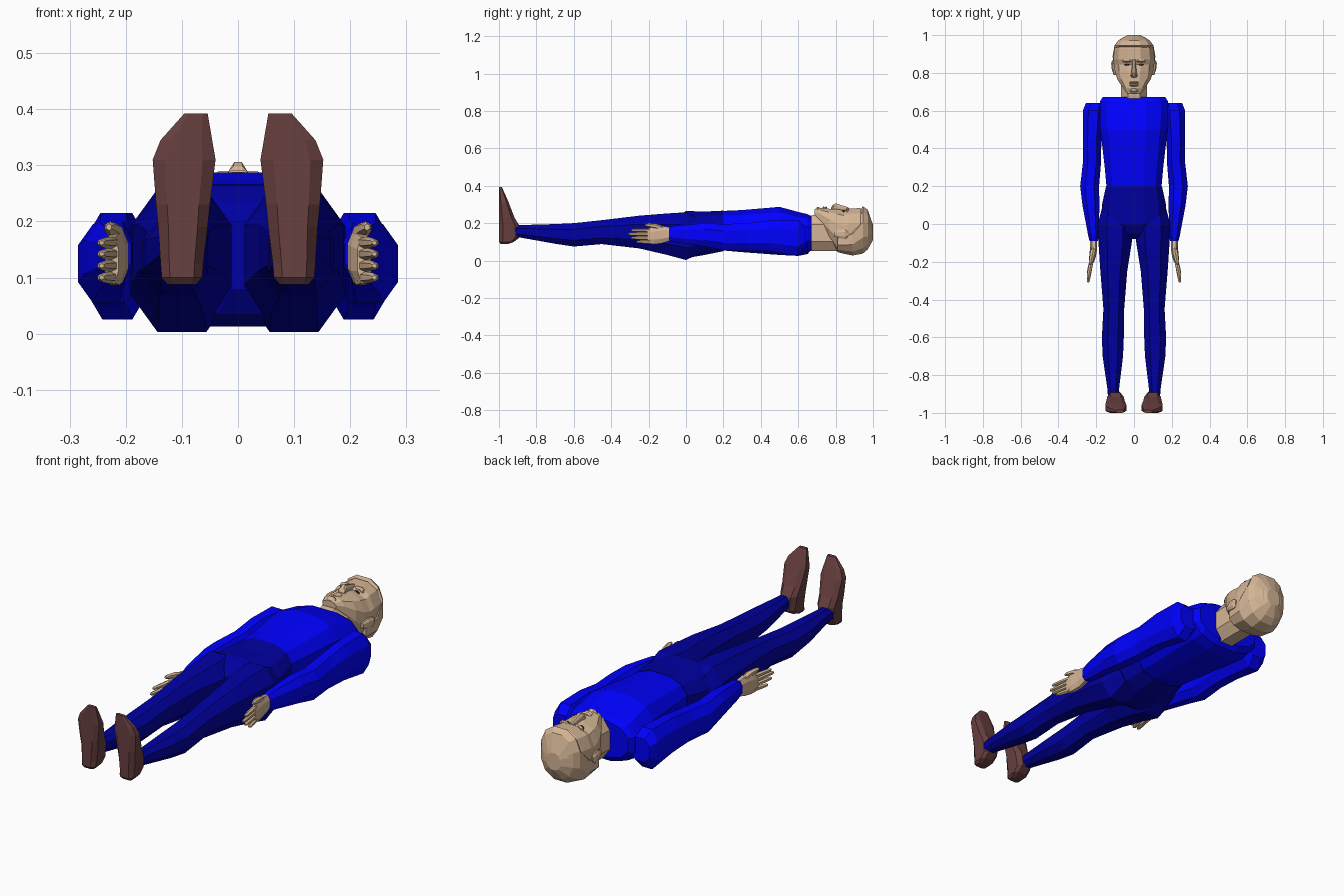
import bpy, bmesh, math


def material(name, rgb):
    m = bpy.data.materials.new(name)
    m.diffuse_color = (*rgb, 1)
    return m


SKIN = material("skin", (0.66, 0.46, 0.30))
SHIRT = material("shirt_blue", (0.0, 0.0, 1.0))
TROUSER = material("trouser_blue", (0.0, 0.0, 0.36))
SHOE = material("shoe_brown", (0.14, 0.05, 0.05))
DARK = material("eye_dark", (0.03, 0.02, 0.02))


def loft(name, rings, mat, n=8, p=0.85, axis="y", mirror=False):
    """Faceted loft; ring = (position, centre x, half width, low, high)."""
    angles = [(i + 0.5) * 2 * math.pi / n for i in range(n)]
    power = lambda v: math.copysign(abs(v) ** p, v)
    unit = [(power(math.cos(a)), power(math.sin(a))) for a in angles]
    big = max(u for u, _ in unit)
    tall = max(v for _, v in unit)
    bm = bmesh.new()
    loops = []
    for t, cx, hw, lo, hi in rings:
        loop = []
        for u, v in unit:
            x = cx + hw * u / big
            w = (lo + hi) / 2 + (hi - lo) / 2 * v / tall
            loop.append(bm.verts.new((x, t, w) if axis == "y" else (x, w, t)))
        loops.append(loop)
    for a, b in zip(loops, loops[1:]):
        for i in range(n):
            j = (i + 1) % n
            bm.faces.new((a[i], a[j], b[j], b[i]))
    bm.faces.new(loops[0])
    bm.faces.new(loops[-1])
    bmesh.ops.recalc_face_normals(bm, faces=bm.faces)
    me = bpy.data.meshes.new(name)
    bm.to_mesh(me)
    bm.free()
    me.materials.append(mat)
    ob = bpy.data.objects.new(name, me)
    bpy.context.collection.objects.link(ob)
    if mirror:
        ob.modifiers.new("mirror", "MIRROR").use_mirror_merge = False
    return ob


# Torso and pelvis
loft("shirt", [
    (0.19, 0, 0.145, 0.055, 0.265), (0.30, 0, 0.155, 0.045, 0.27),
    (0.50, 0, 0.178, 0.03, 0.287), (0.60, 0, 0.185, 0.025, 0.26),
    (0.65, 0, 0.18, 0.035, 0.248), (0.672, 0, 0.165, 0.06, 0.235)],
    SHIRT, n=12, p=0.8)
loft("pelvis", [
    (0.20, 0, 0.148, 0.05, 0.267), (0.10, 0, 0.17, 0.03, 0.262),
    (0.00, 0, 0.165, 0.013, 0.265), (-0.05, 0, 0.10, 0.035, 0.235),
    (-0.08, 0, 0.04, 0.08, 0.20)], TROUSER, n=12, p=0.8)

# Legs
loft("leg", [
    (0.10, 0.11, 0.055, 0.05, 0.21), (0.00, 0.10, 0.092, 0.003, 0.258),
    (-0.10, 0.10, 0.088, 0.03, 0.252), (-0.25, 0.107, 0.071, 0.065, 0.24),
    (-0.45, 0.107, 0.055, 0.088, 0.216), (-0.60, 0.112, 0.058, 0.075, 0.20),
    (-0.70, 0.112, 0.054, 0.09, 0.195), (-0.88, 0.11, 0.030, 0.122, 0.19),
    (-0.92, 0.11, 0.028, 0.122, 0.188)], TROUSER, mirror=True)

# Shoes, toes pointing up
loft("shoe", [
    (0.088, 0.10, 0.026, -0.99, -0.955), (0.10, 0.10, 0.036, -1.0, -0.92),
    (0.125, 0.10, 0.038, -1.0, -0.888), (0.19, 0.098, 0.044, -1.0, -0.893),
    (0.23, 0.098, 0.048, -1.0, -0.917), (0.31, 0.096, 0.056, -1.0, -0.948),
    (0.345, 0.092, 0.046, -1.0, -0.963), (0.392, 0.075, 0.021, -1.0, -0.984)],
    SHOE, p=0.6, axis="z", mirror=True)

# Sleeves
loft("sleeve", [
    (0.64, 0.205, 0.05, 0.07, 0.18), (0.60, 0.215, 0.056, 0.025, 0.215),
    (0.45, 0.222, 0.049, 0.05, 0.215), (0.33, 0.222, 0.048, 0.055, 0.20),
    (0.20, 0.235, 0.05, 0.055, 0.195), (0.10, 0.228, 0.045, 0.075, 0.20),
    (-0.07, 0.214, 0.027, 0.10, 0.185), (-0.09, 0.213, 0.022, 0.108, 0.178)],
    SHIRT, mirror=True)

# Hands
loft("palm", [
    (-0.07, 0.213, 0.018, 0.11, 0.175), (-0.13, 0.214, 0.019, 0.092, 0.185),
    (-0.17, 0.219, 0.018, 0.087, 0.18), (-0.205, 0.225, 0.012, 0.09, 0.172)],
    SKIN, mirror=True)
for label, z, tip in (("little", 0.100, -0.265), ("ring", 0.121, -0.295),
                      ("middle", 0.142, -0.31), ("index", 0.162, -0.293)):
    mid = (tip - 0.19) / 2
    loft(label + "_finger", [
        (-0.19, 0.224, 0.011, z - 0.011, z + 0.011),
        (mid, 0.234, 0.010, z - 0.010, z + 0.010),
        (tip + 0.01, 0.242, 0.008, z - 0.008, z + 0.008),
        (tip, 0.243, 0.004, z - 0.004, z + 0.004)],
        SKIN, n=6, p=1, mirror=True)
loft("thumb", [
    (-0.11, 0.212, 0.012, 0.15, 0.18), (-0.16, 0.220, 0.013, 0.168, 0.198),
    (-0.20, 0.228, 0.010, 0.178, 0.200), (-0.218, 0.230, 0.005, 0.184, 0.196)],
    SKIN, n=6, p=1, mirror=True)

# Neck and head
loft("neck", [
    (0.64, 0, 0.072, 0.05, 0.235), (0.68, 0, 0.068, 0.052, 0.243),
    (0.74, 0, 0.068, 0.052, 0.245), (0.83, 0, 0.066, 0.052, 0.24)], SKIN)
loft("head", [
    (0.688, 0, 0.035, 0.235, 0.272), (0.72, 0, 0.058, 0.18, 0.282),
    (0.765, 0, 0.088, 0.11, 0.277), (0.81, 0, 0.102, 0.047, 0.275),
    (0.845, 0, 0.107, 0.036, 0.268), (0.87, 0, 0.11, 0.032, 0.279),
    (0.93, 0, 0.104, 0.038, 0.28), (0.97, 0, 0.085, 0.065, 0.255),
    (0.99, 0, 0.055, 0.10, 0.21)], SKIN, n=12)
loft("hair_cap", [
    (0.81, 0, 0.108, 0.045, 0.155), (0.89, 0, 0.113, 0.027, 0.20),
    (0.945, 0, 0.103, 0.037, 0.29), (0.972, 0, 0.083, 0.06, 0.272),
    (1.0, 0, 0.035, 0.11, 0.19)], SKIN, n=12)

# Face
loft("nose", [
    (0.87, 0, 0.008, 0.26, 0.284), (0.80, 0, 0.014, 0.26, 0.306),
    (0.785, 0, 0.018, 0.26, 0.298), (0.775, 0, 0.012, 0.26, 0.282)], SKIN)
for label, y in (("upper", 0.748), ("lower", 0.735)):
    loft(label + "_lip", [
        (y + 0.007, 0, 0.020, 0.26, 0.284), (y, 0, 0.025, 0.26, 0.291),
        (y - 0.006, 0, 0.020, 0.26, 0.284)], SKIN)
loft("chin", [
    (0.72, 0, 0.018, 0.25, 0.281), (0.703, 0, 0.024, 0.245, 0.288),
    (0.689, 0, 0.018, 0.24, 0.275)], SKIN)
loft("eye", [
    (0.848, 0.036, 0.010, 0.25, 0.270), (0.843, 0.036, 0.016, 0.25, 0.272),
    (0.838, 0.036, 0.010, 0.25, 0.271)], DARK, mirror=True)
loft("brow", [
    (0.872, 0.036, 0.020, 0.25, 0.280), (0.862, 0.036, 0.026, 0.25, 0.283),
    (0.855, 0.036, 0.020, 0.25, 0.274)], SKIN, mirror=True)
loft("ear", [
    (0.79, 0.10, 0.008, 0.13, 0.155), (0.82, 0.106, 0.012, 0.12, 0.165),
    (0.85, 0.109, 0.012, 0.115, 0.165), (0.865, 0.108, 0.008, 0.125, 0.155)],
    SKIN, mirror=True)
